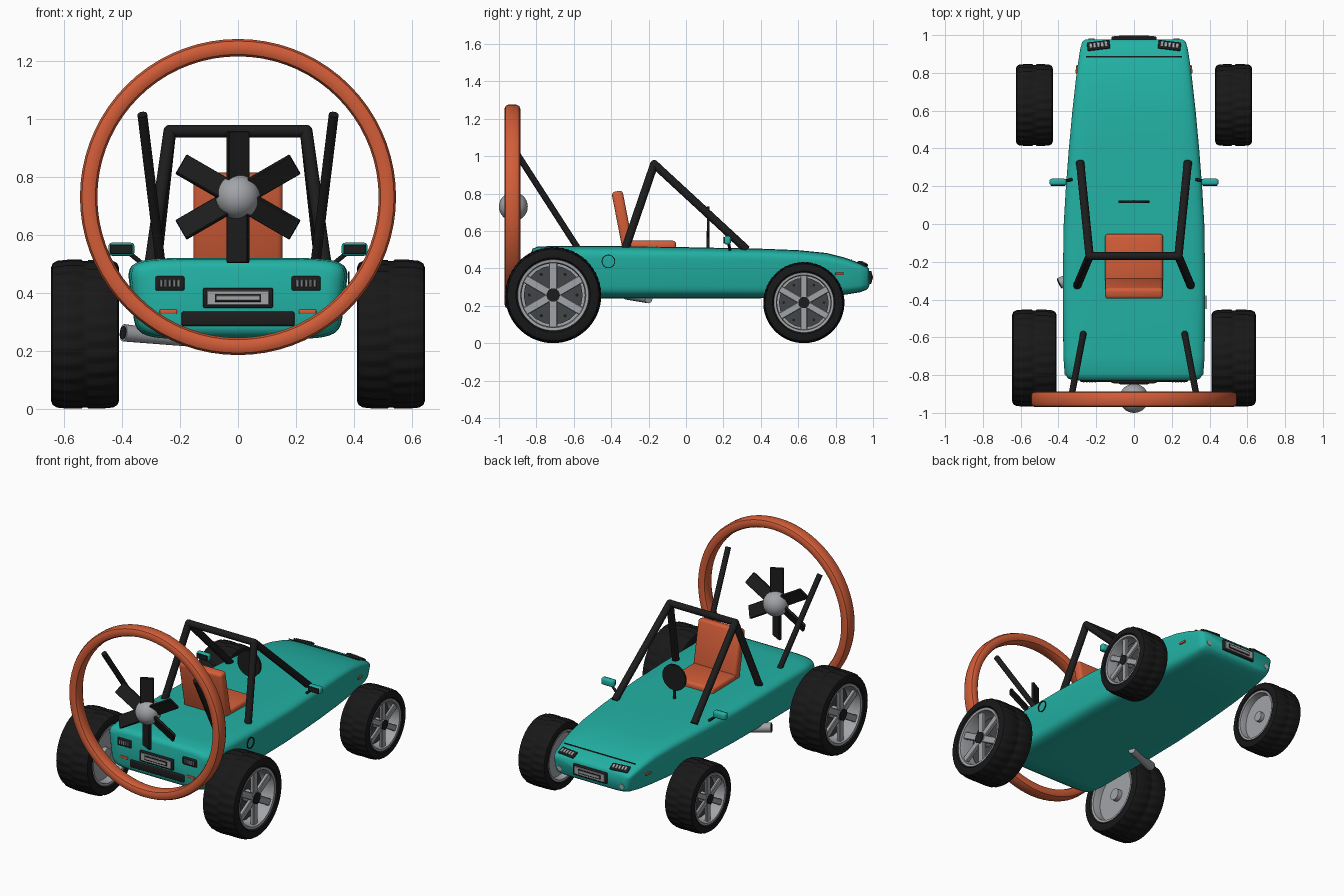
import bpy, bmesh
from math import sin, cos, pi, radians
from mathutils import Vector, Matrix

cube = bpy.data.objects.get("Cube")
if cube:
    bpy.data.objects.remove(cube, do_unlink=True)


def material(name, r, g, b):
    m = bpy.data.materials.new(name)
    m.use_nodes = True
    m.diffuse_color = (r, g, b, 1)
    m.node_tree.nodes["Principled BSDF"].inputs["Base Color"].default_value = (r, g, b, 1)
    return m


TEAL = material("teal paint", 0.016, 0.44, 0.37)
ORANGE = material("orange", 0.65, 0.11, 0.04)
BLACK = material("black", 0.012, 0.012, 0.012)
RUBBER = material("rubber", 0.009, 0.009, 0.009)
SILVER = material("silver", 0.36, 0.37, 0.39)
GREY = material("dark grey metal", 0.055, 0.058, 0.062)


def finish(name, bm, mat, matrix=None, angle=35):
    bmesh.ops.recalc_face_normals(bm, faces=bm.faces)
    me = bpy.data.meshes.new(name)
    bm.to_mesh(me)
    bm.free()
    me.materials.append(mat)
    ob = bpy.data.objects.new(name, me)
    bpy.context.collection.objects.link(ob)
    if matrix:
        ob.matrix_world = matrix
    bpy.ops.object.select_all(action='DESELECT')
    ob.select_set(True)
    bpy.context.view_layer.objects.active = ob
    bpy.ops.object.shade_smooth_by_angle(angle=radians(angle))
    return ob


def box(name, loc, size, mat, bevel=0.0, rot=None, segments=3):
    bm = bmesh.new()
    bmesh.ops.create_cube(bm, size=1)
    bmesh.ops.scale(bm, vec=size, verts=bm.verts)
    if bevel:
        bmesh.ops.bevel(bm, geom=bm.edges[:], offset=bevel, segments=segments,
                        affect='EDGES', profile=0.5)
    m = Matrix.Translation(loc) @ (rot or Matrix())
    return finish(name, bm, mat, m)


def tube(name, a, b, r, mat, r2=None):
    a, b = Vector(a), Vector(b)
    bm = bmesh.new()
    bmesh.ops.create_cone(bm, cap_ends=True, segments=20, radius1=r,
                          radius2=r2 or r, depth=(b - a).length)
    rot = (b - a).to_track_quat('Z', 'Y').to_matrix().to_4x4()
    return finish(name, bm, mat, Matrix.Translation((a + b) / 2) @ rot)


def ball(name, loc, r, mat):
    bm = bmesh.new()
    bmesh.ops.create_uvsphere(bm, u_segments=32, v_segments=20, radius=r)
    return finish(name, bm, mat, Matrix.Translation(loc))


def loft(bm, rings, closed):
    n = len(rings[0])
    last = len(rings) if closed else len(rings) - 1
    for i in range(last):
        p, q = rings[i], rings[(i + 1) % len(rings)]
        for j in range(n):
            k = (j + 1) % n
            bm.faces.new((p[j], p[k], q[k], q[j]))


def lathe(name, profile, mat, matrix, steps=64, tread=0.0):
    """Revolve closed (axial, radius) outline about x; tread cuts staggered notches."""
    bm = bmesh.new()
    outer = max(r for _, r in profile)
    rings = []
    for i in range(steps):
        t = 2 * pi * i / steps
        ring = []
        for x, r in profile:
            phase = i if x < 0 else i + 2
            cut = tread if r > outer * 0.955 and abs(x) > 0.01 and phase % 4 < 2 else 0
            ring.append(bm.verts.new((x, (r - cut) * cos(t), (r - cut) * sin(t))))
        rings.append(ring)
    loft(bm, rings, True)
    return finish(name, bm, mat, matrix)


# Body shell: rounded sections lofted along y (y, half width, bottom, top)
sections = [(-.828, .325, .28, .485), (-.82, .355, .26, .505), (-.795, .376, .246, .516),
            (-.7, .383, .24, .52), (-.3, .386, .24, .518), (0, .381, .24, .513),
            (.2, .369, .24, .509), (.4, .353, .24, .505), (.6, .334, .243, .497),
            (.75, .317, .25, .482), (.85, .304, .259, .457), (.93, .291, .272, .428),
            (.965, .28, .285, .412), (.978, .262, .3, .398)]
bm = bmesh.new()
rings = []
for y, w, zb, zt in sections:
    ring = []
    for i in range(56):
        c, s = cos(2 * pi * i / 56), sin(2 * pi * i / 56)
        px = abs(c) ** 0.3 * (1 if c > 0 else -1)
        pz = abs(s) ** 0.3 * (1 if s > 0 else -1)
        taper = 1 - 0.045 * (1 - pz)
        ring.append(bm.verts.new((px * w * taper, y, (zb + zt) / 2 + pz * (zt - zb) / 2)))
    rings.append(ring)
loft(bm, rings, False)
bm.faces.new(rings[0])
bm.faces.new(rings[-1])
finish("body_shell", bm, TEAL, angle=50)

# Wheels
for axle, y, r, w in (("fan_end", -.71, .257, .235), ("nose_end", .63, .217, .195)):
    for side, label in ((1, "left"), (-1, "right")):
        tag = f"{axle}_{label}_"
        m = Matrix.Translation((side * .5275, y, r)) @ Matrix.Rotation(0 if side > 0 else pi, 4, 'Z')
        h, rim = w / 2, r * .73
        half = [(h * .88, rim), (h, rim * 1.06), (h, r * .89), (h * .95, r * .95),
                (h * .82, r * .985), (h * .5, r), (.012, r), (.008, r * .98)]
        tyre = half + [(-x, q) for x, q in reversed(half)]
        lathe(tag + "tyre", tyre, RUBBER, m, 112, .006)
        barrel = [(h * .93, rim * .93), (h * .95, rim * 1.01), (h * .8, rim * 1.03),
                  (-h * .8, rim * 1.03), (-h * .95, rim * 1.01), (-h * .93, rim * .93),
                  (-h * .6, rim * .9), (h * .7, rim * .9)]
        lathe(tag + "rim", barrel, SILVER, m)
        for part, x0, x1, q, mat in (("brake_disc", .1, .25, .84, GREY),
                                     ("inner_dish", -.5, -.35, .95, SILVER),
                                     ("axle_hub", -.75, .86, .2, SILVER),
                                     ("hub_cap", .84, .92, .19, BLACK)):
            tube(tag + part, m @ Vector((h * x0, 0, 0)), m @ Vector((h * x1, 0, 0)), rim * q, mat)
        for i in range(6):
            rot = Matrix.Rotation(i * pi / 3, 4, 'X')
            sp = box(tag + "spoke", (0, 0, 0), (h * .2, rim * .24, rim * .84), SILVER, .004, segments=1)
            sp.matrix_world = m @ rot @ Matrix.Translation((h * .72, 0, rim * .53))
            hole = m @ rot @ Matrix.Rotation(pi / 6, 4, 'X')
            tube(tag + "disc_bolt", hole @ Vector((h * .24, 0, rim * .68)),
                 hole @ Vector((h * .28, 0, rim * .68)), rim * .045, BLACK)

# Fan shroud, a rounded square ring
R, yc, zc = .515, -.928, .73
outline = [(.042, .505), (.042, .525), (.036, .538), (.022, .545), (-.022, .545), (-.036, .538),
           (-.042, .525), (-.042, .505), (-.036, .492), (-.022, .485), (.022, .485), (.036, .492)]
hub_frame = Matrix.Translation((0, yc, zc)) @ Matrix.Rotation(pi / 2, 4, 'Z')
lathe("fan_shroud", outline, ORANGE, hub_frame, 72)

# Fan
ball("fan_hub", (0, -.923, zc), .077, SILVER)
for i in range(6):
    rot = Matrix.Rotation(i * pi / 3, 4, 'Y') @ Matrix.Translation((0, 0, .135)) \
        @ Matrix.Rotation(radians(28), 4, 'Z')
    box("fan_blade", (0, -.935, zc), (.082, .018, .185), BLACK, .003, rot, 1)

# Seat
lean = Matrix.Rotation(radians(-11), 4, 'X').inverted()
box("seat_back", (0, -.338, .65), (.308, .06, .33), ORANGE, .018, lean)
box("seat_cushion", (0, -.18, .52), (.308, .255, .055), ORANGE, .018)

# Roll cage, fan struts, mirrors
tube("cage_cross_bar", (-.238, -.17, .957), (.238, -.17, .957), .021, BLACK)
for s in (1, -1):
    top = (s * .235, -.17, .957)
    ball("cage_joint", top, .022, BLACK)
    tube("cage_back_leg", top, (s * .3, -.325, .505), .022, BLACK)
    tube("cage_long_leg", top, (s * .285, .325, .5), .022, BLACK)
    tube("fan_strut", (s * .268, -.58, .51), (s * .33, -.905, 1.015), .017, BLACK)
    tube("mirror_stalk", (s * .33, .235, .5), (s * .385, .225, .545), .008, BLACK)
    box("mirror_shell", (s * .402, .222, .55), (.09, .036, .045), TEAL, .012)
    box("mirror_glass", (s * .402, .203, .55), (.078, .006, .034), BLACK, .002, segments=1)

# Steering wheel disc
tube("steering_wheel", (0, .111, .648), (0, .125, .648), .083, BLACK)
tube("steering_column", (0, .118, .5), (0, .118, .6), .008, BLACK)

# Exhaust pipe
tube("exhaust_pipe", (-.15, -.2, .235), (-.395, -.315, .262), .022, SILVER, .03)
tube("exhaust_mouth", (-.394, -.3145, .2619), (-.397, -.316, .2622), .023, BLACK)


# Licence panel with framed bright strip
def panel(y, z, out):
    box("panel_frame", (0, y, z), (.24, .02, .07), BLACK, .005)
    box("panel_face", (0, y + out * .01, z), (.215, .006, .05), SILVER, .002, segments=1)
    box("panel_slot", (0, y + out * .013, z), (.16, .004, .028), BLACK, .001, segments=1)
    box("panel_strip", (0, y + out * .015, z), (.15, .004, .016), SILVER, .001, segments=1)


panel(-.832, .382, -1)
panel(.982, .352, 1)

# Lamps and trim on both ends
box("lower_grille", (0, -.827, .31), (.39, .018, .05), BLACK, .008)
box("bonnet_seam", (0, .885, .4455), (.51, .007, .004), BLACK)
nose_tilt = Matrix.Rotation(radians(-28), 4, 'X')
for s in (1, -1):
    box("tail_lamp", (s * .235, -.829, .432), (.1, .014, .05), BLACK, .006)
    box("marker_lamp", (s * .24, -.829, .335), (.06, .01, .015), ORANGE, .004)
    turn = Matrix.Translation((s * .188, .945, .424)) @ Matrix.Rotation(s * -.12, 4, 'Z') @ nose_tilt
    box("head_lamp", (0, 0, 0), (.12, .048, .014), BLACK, .005).matrix_world = turn
    for i in range(5):
        dx = (i - 2) * .015
        box("tail_lamp_bar", (s * .235 + dx, -.837, .432), (.009, .005, .026), SILVER, .002, segments=1)
        bar = box("head_lamp_bar", (0, 0, 0), (.014, .028, .005), SILVER, .001, segments=1)
        bar.matrix_world = turn @ Matrix.Translation((dx * 1.35, 0, .007))
    tube("fog_lamp", (s * .225, .965, .325), (s * .225, .981, .325), .016, SILVER)
    box("side_marker", (s * .303, .82, .37), (.01, .045, .014), ORANGE, .003,
        Matrix.Rotation(s * .13, 4, 'Z'))

# Filler cap outline
cap = [(-.003, .032), (.003, .032), (.003, .036), (-.003, .036)]
lathe("filler_cap_ring", cap, BLACK, Matrix.Translation((.382, -.415, .437)), 40)
